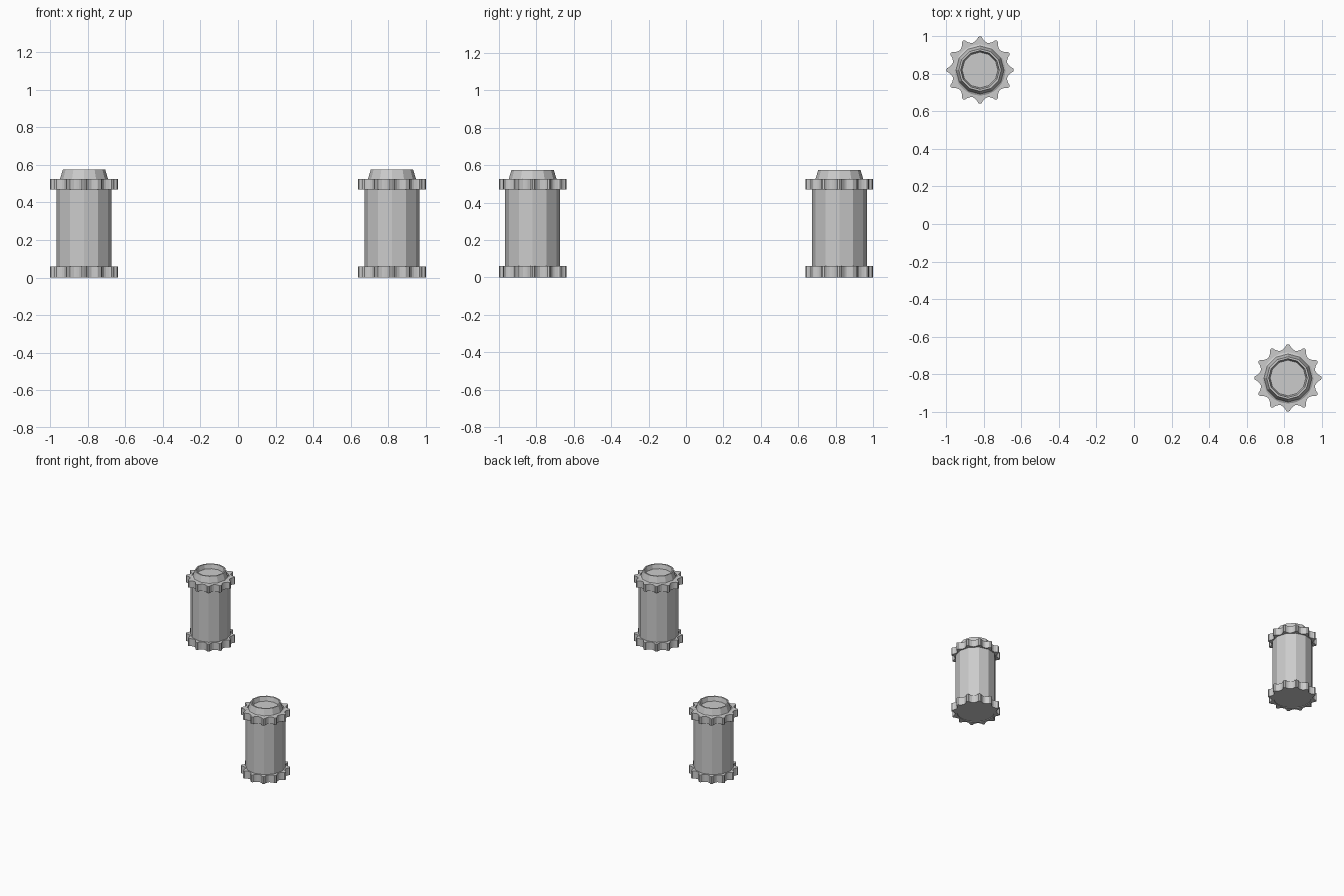
import bpy, bmesh, math

if "Cube" in bpy.data.objects:
    bpy.data.objects.remove(bpy.data.objects["Cube"])

SIDES = 12

def make_object(name, bm, loc):
    bmesh.ops.recalc_face_normals(bm, faces=bm.faces)
    mesh = bpy.data.meshes.new(name)
    bm.to_mesh(mesh)
    bm.free()
    ob = bpy.data.objects.new(name, mesh)
    ob.location = loc
    bpy.context.collection.objects.link(ob)
    return ob

def lathe(name, profile, loc):
    """Flat-sided turned part from (radius, z) points, capped at both ends."""
    bm = bmesh.new()
    rings = []
    for r, z in profile:
        rings.append([bm.verts.new((r * math.cos(2 * math.pi * i / SIDES),
                                    r * math.sin(2 * math.pi * i / SIDES), z))
                      for i in range(SIDES)])
    for a, b in zip(rings, rings[1:]):
        for i in range(SIDES):
            j = (i + 1) % SIDES
            bm.faces.new((a[i], a[j], b[j], b[i]))
    bm.faces.new(rings[0][::-1])
    bm.faces.new(rings[-1])
    return make_object(name, bm, loc)

def toothed_ring(name, z0, z1, loc):
    """Flange with small flat teeth and scalloped gaps."""
    # one tooth and gap: (degrees from tooth centre, radius)
    tooth = [(-3.2, 0.176), (0, 0.18), (3.2, 0.176), (5.2, 0.165),
             (10, 0.154), (15, 0.150), (20, 0.154), (24.8, 0.165)]
    outline = [(math.radians(30 * k + a), r) for k in range(SIDES) for a, r in tooth]
    inner = 0.135
    bm = bmesh.new()
    loops = [[bm.verts.new((q * math.cos(a), q * math.sin(a), z)) for a, r in outline
              for q in [inner if inside else r]]
             for inside, z in ((False, z0), (False, z1), (True, z1), (True, z0))]
    n = len(outline)
    for k in range(4):
        a, b = loops[k], loops[(k + 1) % 4]
        for i in range(n):
            j = (i + 1) % n
            bm.faces.new((a[i], a[j], b[j], b[i]))
    return make_object(name, bm, loc)

# two identical canisters in opposite corners
for tag, x, y in (("back_left", -0.82, 0.82), ("front_right", 0.82, -0.82)):
    loc = (x, y, 0)
    # body with tapered collar and recessed top
    lathe("canister_body_" + tag,
          [(0.147, 0.005), (0.147, 0.515), (0.128, 0.525), (0.113, 0.575),
           (0.103, 0.575), (0.095, 0.54)], loc)
    # lower and upper flanges
    toothed_ring("lower_flange_" + tag, 0.0, 0.06, loc)
    toothed_ring("upper_flange_" + tag, 0.47, 0.525, loc)
